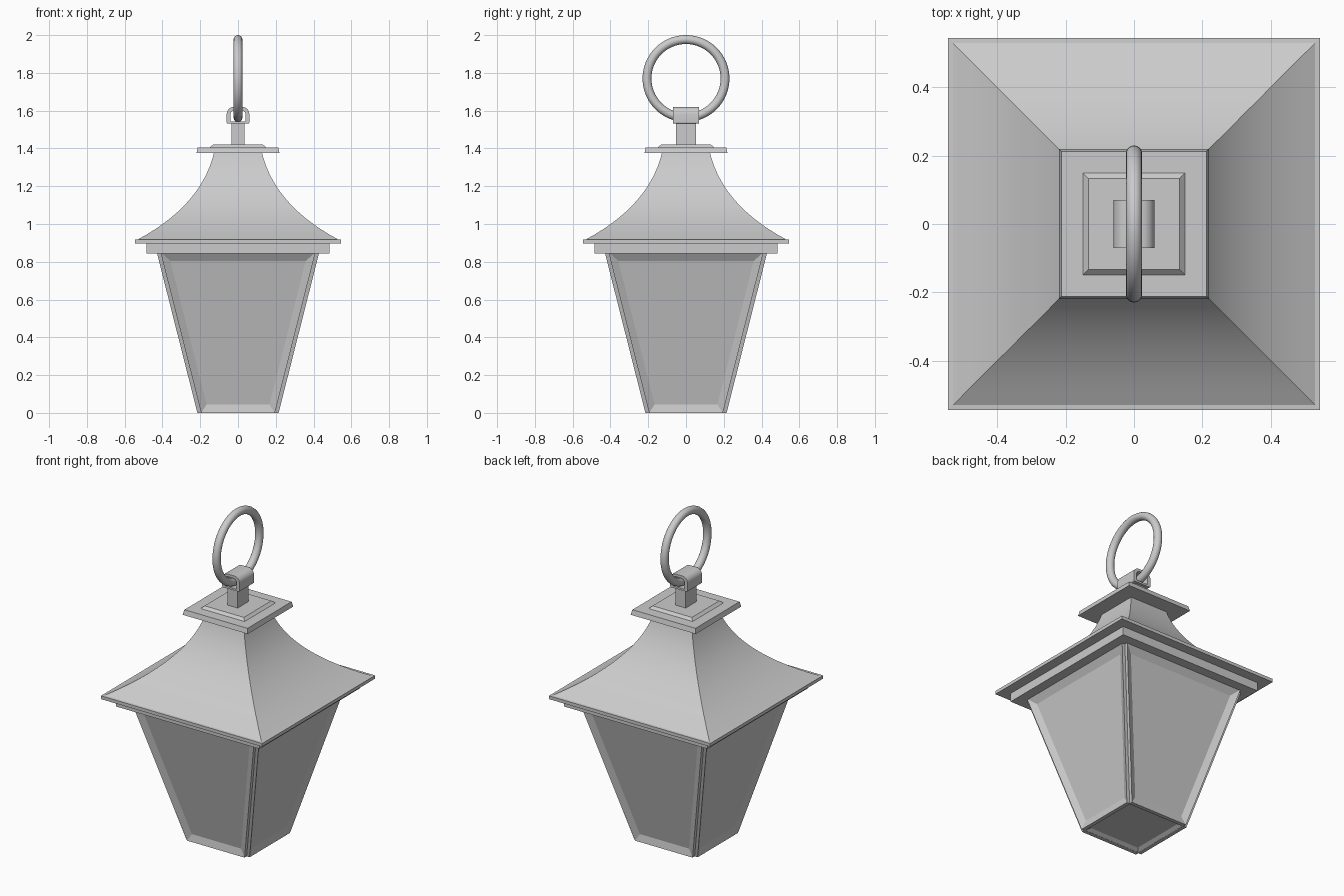
import bpy, bmesh, math
from mathutils import Matrix, Vector

if "Cube" in bpy.data.objects:
    bpy.data.objects.remove(bpy.data.objects["Cube"])

metal = bpy.data.materials.new("grey_metal")
metal.use_nodes = True
GREY = (0.6, 0.6, 0.6, 1)
metal.diffuse_color = GREY
metal.node_tree.nodes["Principled BSDF"].inputs["Base Color"].default_value = GREY


def finish(name, bm, smooth=None):
    bmesh.ops.recalc_face_normals(bm, faces=bm.faces)
    mesh = bpy.data.meshes.new(name)
    bm.to_mesh(mesh)
    bm.free()
    mesh.materials.append(metal)
    ob = bpy.data.objects.new(name, mesh)
    bpy.context.collection.objects.link(ob)
    if smooth:
        bpy.ops.object.select_all(action='DESELECT')
        ob.select_set(True)
        bpy.context.view_layer.objects.active = ob
        bpy.ops.object.shade_smooth_by_angle(angle=math.radians(smooth))
    return ob


def bridge(bm, a, b):
    n = len(a)
    for i in range(n):
        bm.faces.new((a[i], a[(i + 1) % n], b[(i + 1) % n], b[i]))


def square_loft(name, sections, smooth=None):
    """Stack of squares given as (half width, z), capped at both ends."""
    bm = bmesh.new()
    rings = [[bm.verts.new((sx * h, sy * h, z))
              for sx, sy in ((-1, -1), (1, -1), (1, 1), (-1, 1))]
             for h, z in sections]
    for a, b in zip(rings, rings[1:]):
        bridge(bm, a, b)
    bm.faces.new(rings[0])
    bm.faces.new(rings[-1])
    return finish(name, bm, smooth)


# Tapered lantern body
BODY_TOP, BOTTOM_HALF, TOP_HALF = 0.85, 0.215, 0.43
NOTCH, BEVEL, RECESS = 0.02, 0.045, 0.018


def half_at(z):
    return BOTTOM_HALF + (TOP_HALF - BOTTOM_HALF) * z / BODY_TOP


core = NOTCH + 0.002
square_loft("body_core", [(BOTTOM_HALF - 0.045, 0.015), (BOTTOM_HALF - core, 0),
                          (TOP_HALF - core, BODY_TOP)])


# Four recessed panels with sloped borders, leaving notched corners
def panel_loop(bm, z0, z1, margin, depth):
    return [bm.verts.new((s * (half_at(z) - margin), depth - half_at(z), z))
            for s, z in ((-1, z0), (1, z0), (1, z1), (-1, z1))]


for i, side in enumerate(("front", "left", "back", "right")):
    bm = bmesh.new()
    back = panel_loop(bm, 0, BODY_TOP, NOTCH, NOTCH + 0.004)
    rim = panel_loop(bm, 0, BODY_TOP, NOTCH, 0)
    pane = panel_loop(bm, BEVEL, BODY_TOP - BEVEL, NOTCH + 0.04, RECESS)
    bridge(bm, back, rim)
    bridge(bm, rim, pane)
    bm.faces.new(pane)
    bm.faces.new(back)
    bm.transform(Matrix.Rotation(i * math.pi / 2, 4, 'Z'))
    finish(side + "_panel", bm)

# Box under the eaves, eave plate and flared roof
square_loft("eave_box", [(0.485, 0.845), (0.485, 0.9)])
square_loft("eave_plate", [(0.545, 0.897), (0.545, 0.917), (0.53, 0.918)])

p0, p1, p2 = Vector((0.532, 0.917)), Vector((0.19, 1.10)), Vector((0.125, 1.385))
steps = 14
curve = []
for k in range(steps + 1):
    t = k / steps
    curve.append(tuple(p0 * (1 - t) ** 2 + p1 * 2 * t * (1 - t) + p2 * t * t))
square_loft("roof", curve, smooth=30)

# Cap plate and small raised step
square_loft("cap_plate", [(0.22, 1.375), (0.213, 1.405)])
square_loft("cap_step", [(0.15, 1.404), (0.133, 1.42)])

# Post
bm = bmesh.new()
bmesh.ops.create_cube(bm, size=1)
bm.transform(Matrix.Translation((0, 0, 1.475)) @ Matrix.Diagonal((0.07, 0.105, 0.13, 1)))
finish("post", bm)


# Clasp: rounded band open along y, holding the ring
def band_outline(half, z0, z1, r_low, r_high):
    pts = []
    for cx, cz, r, start in ((half - r_low, z0 + r_low, r_low, -90),
                             (half - r_high, z1 - r_high, r_high, 0),
                             (r_high - half, z1 - r_high, r_high, 90),
                             (r_low - half, z0 + r_low, r_low, 180)):
        for j in range(7):
            a = math.radians(start + j * 15)
            pts.append((cx + r * math.cos(a), cz + r * math.sin(a)))
    return pts


bm = bmesh.new()
outer = band_outline(0.06, 1.531, 1.62, 0.008, 0.038)
inner = band_outline(0.04, 1.543, 1.604, 0.006, 0.024)
loops = [[bm.verts.new((x, y, z)) for x, z in pts]
         for pts, y in ((outer, -0.07), (outer, 0.07), (inner, 0.07), (inner, -0.07))]
for k in range(4):
    bridge(bm, loops[k], loops[(k + 1) % 4])
finish("clasp", bm, smooth=35)

# Hanging ring
bpy.ops.mesh.primitive_torus_add(major_radius=0.2065, minor_radius=0.0235,
                                 major_segments=64, minor_segments=16,
                                 location=(0, 0, 1.77), rotation=(0, math.pi / 2, 0))
ring = bpy.context.object
ring.name = "hanging_ring"
ring.data.materials.append(metal)
bpy.ops.object.shade_smooth_by_angle(angle=math.radians(60))
